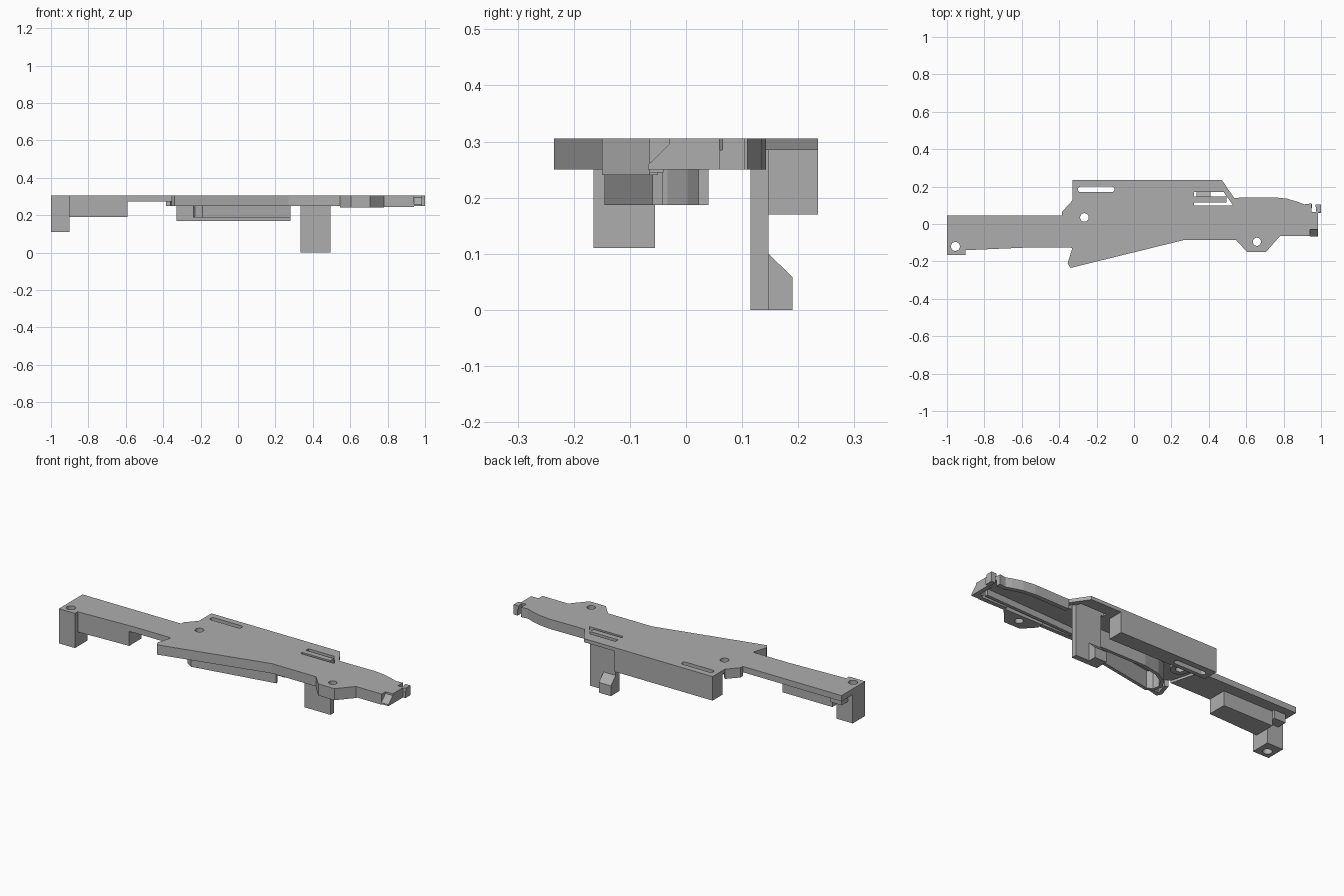
import bpy, bmesh, math
from mathutils import Vector

if "Cube" in bpy.data.objects:
    bpy.data.objects.remove(bpy.data.objects["Cube"], do_unlink=True)

TOP, UNDER, RIM = 0.305, 0.285, 0.25
grey = bpy.data.materials.new("plain grey")
grey.use_nodes = True
grey.diffuse_color = (0.42, 0.42, 0.42, 1)
grey.node_tree.nodes["Principled BSDF"].inputs["Base Color"].default_value = (0.42, 0.42, 0.42, 1)


def prism(name, outline, z0, z1):
    """Extrude a flat outline between two heights."""
    bm = bmesh.new()
    face = bm.faces.new([bm.verts.new((x, y, z0)) for x, y in outline])
    ext = bmesh.ops.extrude_face_region(bm, geom=[face])
    for v in ext["geom"]:
        if isinstance(v, bmesh.types.BMVert):
            v.co.z = z1
    bmesh.ops.recalc_face_normals(bm, faces=bm.faces)
    mesh = bpy.data.meshes.new(name)
    bm.to_mesh(mesh)
    bm.free()
    obj = bpy.data.objects.new(name, mesh)
    mesh.materials.append(grey)
    bpy.context.collection.objects.link(obj)
    return obj


def box(name, x0, x1, y0, y1, z0, z1):
    return prism(name, [(x0, y0), (x1, y0), (x1, y1), (x0, y1)], z0, z1)


def wall(name, path, thick, z0, z1):
    """Upright wall following a path, to the left of its direction."""
    pts = [Vector(p) for p in path]
    inner = []
    for i, p in enumerate(pts):
        a = (p - pts[i - 1]).normalized() if i else None
        b = (pts[i + 1] - p).normalized() if i < len(pts) - 1 else None
        a, b = a or b, b or a
        na, nb = Vector((-a.y, a.x)), Vector((-b.y, b.x))
        n = (na + nb).normalized()
        inner.append(p + n * thick / max(n.dot(na), 0.5))
    return prism(name, pts + inner[::-1], z0, z1)


def circle(cx, cy, r, n=24):
    return [(cx + r * math.cos(2 * math.pi * i / n), cy + r * math.sin(2 * math.pi * i / n))
            for i in range(n)]


def slot(x0, x1, y, r):
    arc = [math.pi * i / 10 - math.pi / 2 for i in range(11)]
    return ([(x1 - r + r * math.cos(a), y + r * math.sin(a)) for a in arc]
            + [(x0 + r - r * math.cos(a), y - r * math.sin(a)) for a in arc])


def cut(obj, outline):
    """Cut an upright hole through a part."""
    cutter = prism("cutter", outline, -0.1, 0.5)
    cutter.hide_render = True
    mod = obj.modifiers.new("hole", "BOOLEAN")
    mod.operation, mod.solver, mod.object = "DIFFERENCE", "EXACT", cutter
    bpy.context.view_layer.objects.active = obj
    bpy.ops.object.modifier_apply(modifier=mod.name)
    bpy.data.objects.remove(cutter, do_unlink=True)


# Outline stretches shared by the plate and its rims
back_curve = [(0.95, 0.11), (0.91, 0.105), (0.88, 0.117), (0.82, 0.135), (0.75, 0.143), (0.535, 0.14)]
shoulder = [(-0.33, 0.125), (-0.385, 0.065), (-0.385, 0.045)]
front_edge = [(-0.33, -0.13), (-0.355, -0.21), (-0.34, -0.235), (0.27, -0.085), (0.545, -0.085)]
tab = [(0.545, -0.085), (0.605, -0.15), (0.705, -0.15), (0.78, -0.065)]
tip = [(0.94, -0.065), (0.94, -0.03), (0.985, -0.03), (0.985, 0.06), (1, 0.065),
       (1, 0.105), (0.97, 0.105), (0.975, 0.065), (0.95, 0.065)]
arm = [(-1, 0.045), (-1, -0.165), (-0.9, -0.165), (-0.9, -0.14), (-0.55, -0.125), (-0.34, -0.125)]

# Top plate with screw holes, slot and spring window
plate = prism("top_plate", front_edge + tab[1:] + tip + back_curve
              + [(0.47, 0.235), (-0.33, 0.235)] + shoulder + arm, UNDER, TOP)
end_hole, mid_hole, tab_hole = circle(-0.955, -0.12, 0.024), circle(-0.265, 0.035, 0.023), circle(0.657, -0.095, 0.022)
long_slot = slot(-0.3, -0.105, 0.185, 0.015)
window = [(0.32, 0.1), (0.53, 0.1), (0.48, 0.17), (0.32, 0.17)]
for hole in (end_hole, mid_hole, tab_hole, long_slot, window):
    cut(plate, hole)

# Rims under the plate
wall("front_rim", front_edge, 0.022, RIM, UNDER)
wall("back_rim", back_curve, 0.025, RIM, UNDER)
wall("shoulder_rim", shoulder, 0.025, RIM, UNDER)
wall("front_tip_rim", [(0.78, -0.065), (0.94, -0.065)], 0.025, 0.245, UNDER)
box("tip_rim", 0.96, 0.985, -0.03, 0.06, RIM, UNDER)
box("tip_catch", 0.975, 1, 0.06, 0.105, RIM, UNDER)

# Sloped catch at the front corner of the tip
ramp = box("tip_ramp", 0.94, 0.985, -0.068, -0.03, RIM, 0.295)
for v in ramp.data.vertices:
    if v.co.z > 0.27 and v.co.y < -0.05:
        v.co.z = 0.258

# Screw bosses
tab_boss = prism("tab_boss", tab + [(0.78, -0.05), (0.545, -0.05)], 0.24, UNDER)
cut(tab_boss, tab_hole)
mid_boss = prism("mid_boss", circle(-0.265, 0.035, 0.05), RIM, UNDER)
cut(mid_boss, mid_hole)

# Rear arm: thicker plate, screw post and stepped block
arm_pad = prism("arm_pad", arm + [(-0.385, 0.045)], 0.272, UNDER)
cut(arm_pad, end_hole)
post = box("end_post", -1, -0.9, -0.165, -0.055, 0.11, 0.272)
cut(post, end_hole)
box("post_rib", -0.97, -0.9, -0.055, 0.0, 0.225, 0.272)
prism("arm_block", [(-0.9, -0.138), (-0.59, -0.125), (-0.59, -0.017), (-0.9, -0.017)], 0.19, 0.272)

# Back block with the slot running through it
block = box("back_block", -0.33, 0.28, 0.147, 0.235, 0.17, UNDER)
cut(block, long_slot)

# Curved guide rail underneath
wall("guide_rail", [(0.28, -0.06), (-0.19, -0.145), (-0.23, -0.12), (-0.24, -0.07), (-0.21, -0.02),
                    (-0.14, 0.02), (-0.04, 0.04), (0.28, 0.04)][::-1], 0.018, 0.187, UNDER)
wall("long_rail", [(0.28, -0.06), (0.55, -0.045), (0.93, -0.03)], 0.018, RIM, UNDER)

# Spring hook hanging from the window
box("hook_arm", 0.335, 0.495, 0.115, 0.147, 0, TOP)
box("hook_bridge", 0.31, 0.34, 0.115, 0.147, UNDER, TOP)
foot = box("hook_foot", 0.335, 0.41, 0.147, 0.19, 0, 0.1)
for v in foot.data.vertices:
    if v.co.z > 0.05 and v.co.y > 0.17:
        v.co.z = 0.058
